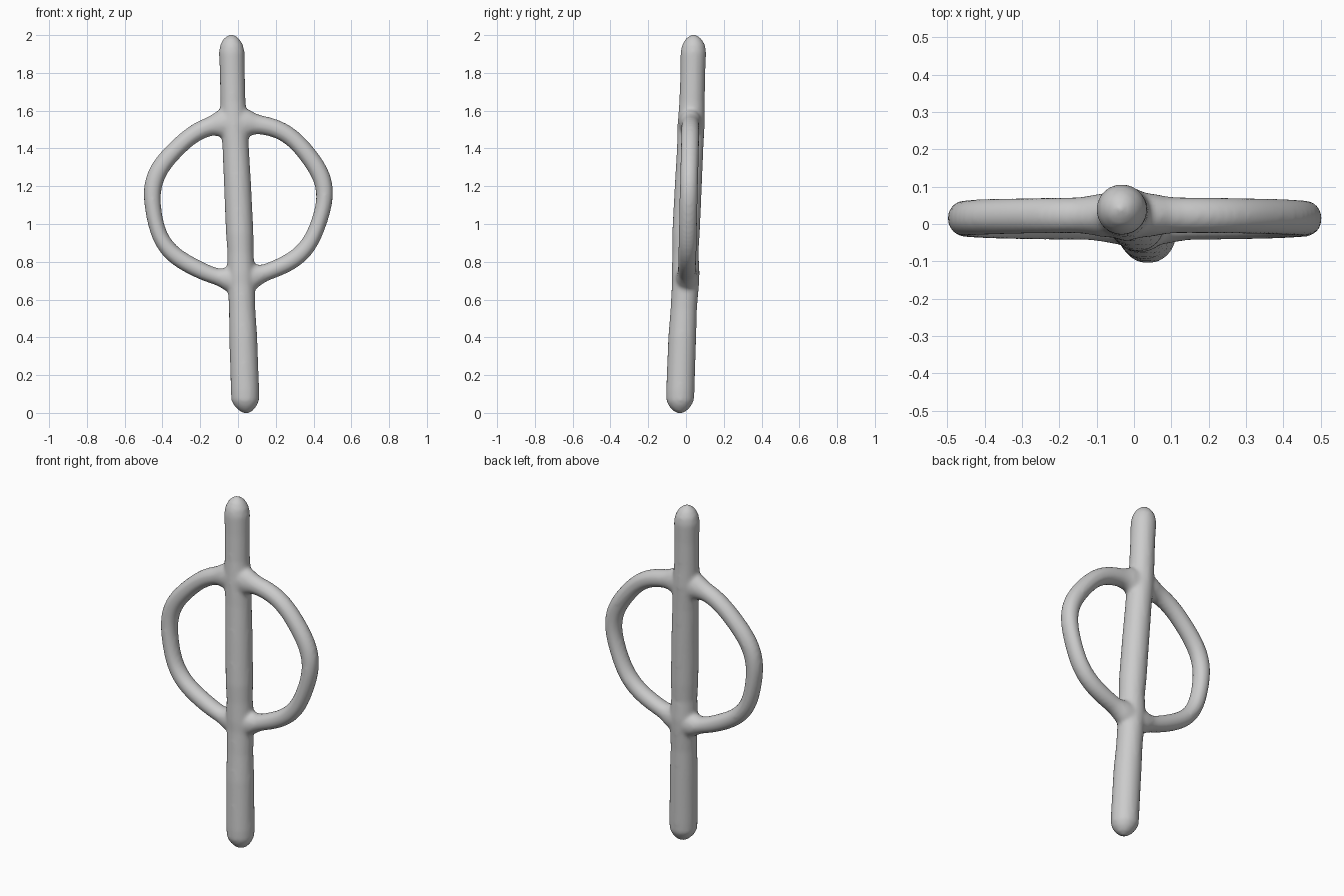
import bpy, bmesh, math
from mathutils import Vector

if "Cube" in bpy.data.objects:
    bpy.data.objects.remove(bpy.data.objects["Cube"])

bm = bmesh.new()
SIDES = 32


def bridge(a, b):
    for i in range(len(a)):
        j = (i + 1) % len(a)
        bm.faces.new((a[i], a[j], b[j], b[i]))


def loop(center, u, v, ru, rv):
    return [bm.verts.new(center + u * ru * math.cos(t) + v * rv * math.sin(t))
            for t in (2 * math.pi * k / SIDES for k in range(SIDES))]


X, Y, Z = Vector((1, 0, 0)), Vector((0, 1, 0)), Vector((0, 0, 1))

# Rod: slightly crooked, round ended (z, x, y, radius)
rod = [(-0.002, 0.042, -0.032, 0.012), (0.012, 0.042, -0.032, 0.037),
       (0.035, 0.04, -0.032, 0.058), (0.065, 0.038, -0.031, 0.073),
       (0.12, 0.037, -0.03, 0.075), (0.40, 0.028, -0.02, 0.074),
       (0.55, 0.022, -0.012, 0.070), (0.68, 0.018, -0.003, 0.072),
       (0.74, 0.016, -0.002, 0.074), (0.85, 0.013, -0.003, 0.069),
       (0.95, 0.009, 0.0, 0.073), (1.20, -0.002, 0.012, 0.072),
       (1.40, -0.012, 0.022, 0.070), (1.54, -0.021, 0.028, 0.072),
       (1.65, -0.027, 0.032, 0.067), (1.80, -0.030, 0.036, 0.066),
       (1.91, -0.033, 0.039, 0.068), (1.95, -0.034, 0.040, 0.060),
       (1.98, -0.035, 0.040, 0.042), (1.995, -0.035, 0.040, 0.024),
       (2.003, -0.035, 0.040, 0.008)]
loops = [loop(Vector((x, y, z)), X, Y, r, r) for z, x, y, r in rod]
for a, b in zip(loops, loops[1:]):
    bridge(a, b)
bm.faces.new(loops[0])
bm.faces.new(loops[-1])

# Ring: leaning hand-made hoop that swells where it meets the rod
N = 96
loops = []
for i in range(N):
    t = 2 * math.pi * i / N
    c, s = math.cos(t), math.sin(t)
    wob = 0.005 * math.sin(7 * t + 0.5)
    p = Vector(((0.455 + wob) * c, 0.014 + 0.010 * s, 1.125 + (0.412 + wob) * s + 0.01 * c))
    near = abs(p.x + (0.021 if s > 0 else -0.016))
    swell = 0.032 * math.exp(-(near / 0.095) ** 4)
    r = 0.044 + 0.006 * max(s, 0) + swell + 0.002 * math.sin(5 * t)
    out = Vector((c / 0.455, 0, s / 0.412)).normalized()
    loops.append(loop(p, out, Y, r, 0.048 + 0.4 * swell))
for i in range(N):
    bridge(loops[i], loops[(i + 1) % N])

bmesh.ops.recalc_face_normals(bm, faces=bm.faces)
mesh = bpy.data.meshes.new("ringed_rod")
bm.to_mesh(mesh)
bm.free()
obj = bpy.data.objects.new("ringed_rod", mesh)
bpy.context.collection.objects.link(obj)

# Fuse the parts and soften the joints
fuse = obj.modifiers.new("fuse", 'REMESH')
fuse.mode = 'VOXEL'
fuse.voxel_size = 0.011
fuse.use_smooth_shade = True
soft = obj.modifiers.new("soften", 'SMOOTH')
soft.factor = 0.5
soft.iterations = 6
